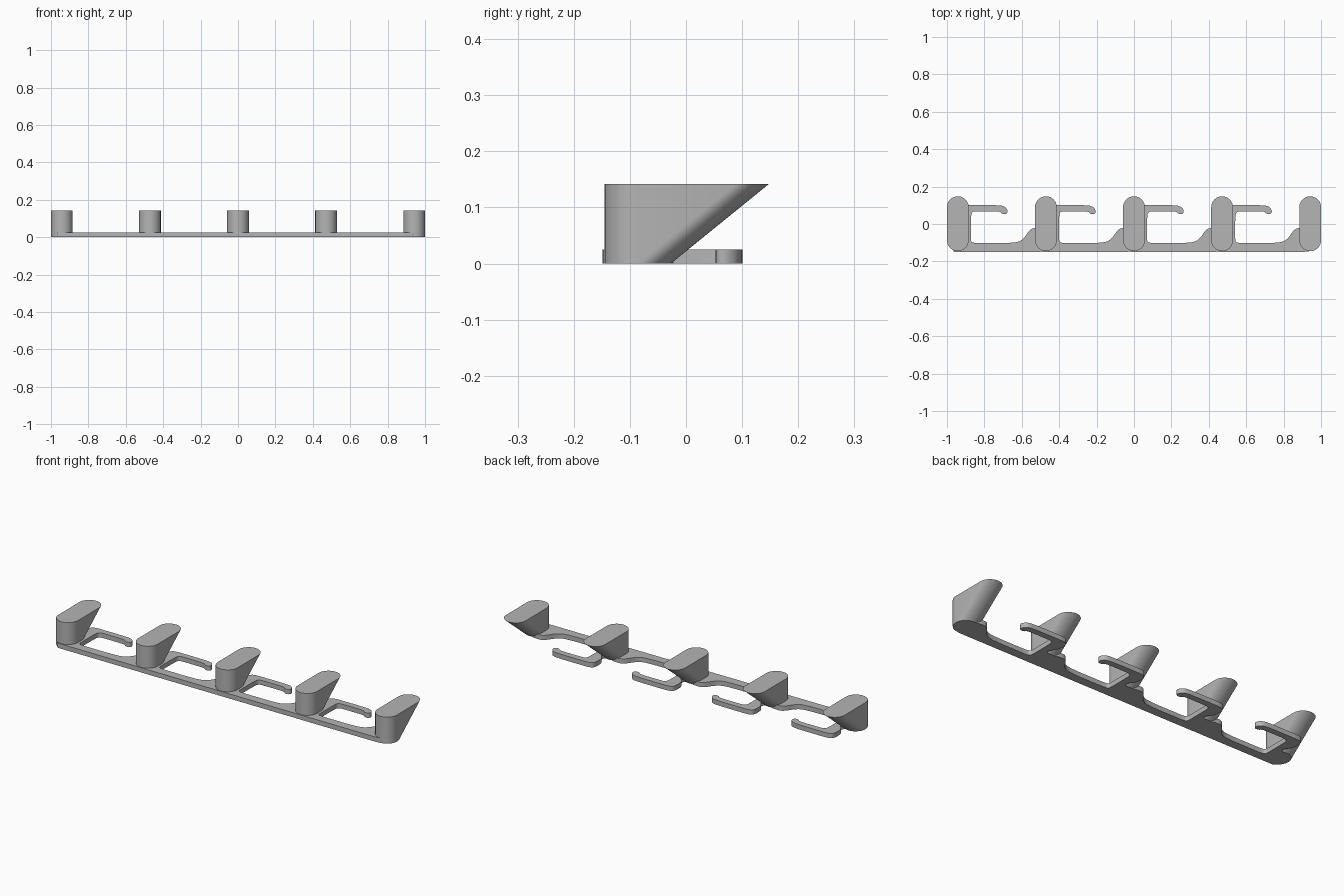
import bpy, bmesh, math

if "Cube" in bpy.data.objects:
    bpy.data.objects.remove(bpy.data.objects["Cube"])

GAP = 0.471      # post spacing
R = 0.058        # post end radius
grey = bpy.data.materials.new("plain grey")
grey.diffuse_color = (0.46, 0.46, 0.46, 1)
grey.use_nodes = True
grey.node_tree.nodes["Principled BSDF"].inputs["Base Color"].default_value = grey.diffuse_color


def loft(name, lower, upper, z0, z1):
    """Solid between two matching outlines at heights z0 and z1."""
    bm = bmesh.new()
    a = [bm.verts.new((x, y, z0)) for x, y in lower]
    b = [bm.verts.new((x, y, z1)) for x, y in upper]
    n = len(a)
    bm.faces.new(a[::-1])
    bm.faces.new(b)
    for i in range(n):
        j = (i + 1) % n
        bm.faces.new((a[i], a[j], b[j], b[i]))
    bmesh.ops.recalc_face_normals(bm, faces=bm.faces)
    me = bpy.data.meshes.new(name)
    bm.to_mesh(me)
    bm.free()
    me.materials.append(grey)
    ob = bpy.data.objects.new(name, me)
    bpy.context.collection.objects.link(ob)
    bpy.ops.object.select_all(action='DESELECT')
    ob.select_set(True)
    bpy.context.view_layer.objects.active = ob
    bpy.ops.object.shade_smooth_by_angle(angle=math.radians(35))
    return ob


def stadium(x, y_front, y_back, n=24):
    """Rounded slot outline, counter-clockwise."""
    pts = []
    for start, cy in ((math.pi, y_front), (0, y_back)):
        for i in range(n + 1):
            t = start + math.pi * i / n
            pts.append((x + R * math.cos(t), cy + R * math.sin(t)))
    return pts


def soften(pts, rounds=3):
    """Corner-cutting to round a closed outline."""
    for _ in range(rounds):
        out = []
        for (ax, ay), (bx, by) in zip(pts, pts[1:] + pts[:1]):
            out.append((0.75 * ax + 0.25 * bx, 0.75 * ay + 0.25 * by))
            out.append((0.25 * ax + 0.75 * bx, 0.25 * ay + 0.75 * by))
        pts = out
    return pts


# Link outline, relative to the post on its left: bar, ramp, then hook
LINK = [
    (-0.03, -0.149), (0.0, -0.149), (GAP - 0.03, -0.149), (GAP, -0.147),
    (GAP + 0.01, -0.12), (GAP, -0.028), (GAP - 0.055, -0.02),
    (GAP - 0.085, -0.027), (GAP - 0.125, -0.088), (GAP - 0.175, -0.102),
    (0.13, -0.102), (0.10, -0.102), (0.071, -0.098), (0.070, -0.07),
    (0.070, 0.03), (0.074, 0.066), (0.11, 0.068), (0.20, 0.068),
    (0.228, 0.066), (0.238, 0.053), (0.262, 0.053), (0.268, 0.072),
    (0.25, 0.096), (0.21, 0.101), (0.08, 0.101), (0.045, 0.101),
    (0.012, 0.095), (0.006, 0.06), (0.01, 0.02), (0.035, -0.005),
    (0.03, -0.03), (0.0, -0.035), (-0.03, -0.06),
]

# Posts: round foot, with the back leaning out to a slot-shaped top
for i in range(5):
    x = (i - 2) * GAP
    loft(f"post_{i + 1}", stadium(x, -0.087, -0.085),
         stadium(x, -0.087, 0.090), 0, 0.142)

# Flat links with hooks between neighbouring posts
for i in range(4):
    x = (i - 2) * GAP
    outline = [(x + px, py) for px, py in soften(LINK)]
    loft(f"hook_link_{i + 1}", outline, outline, 0, 0.025)
